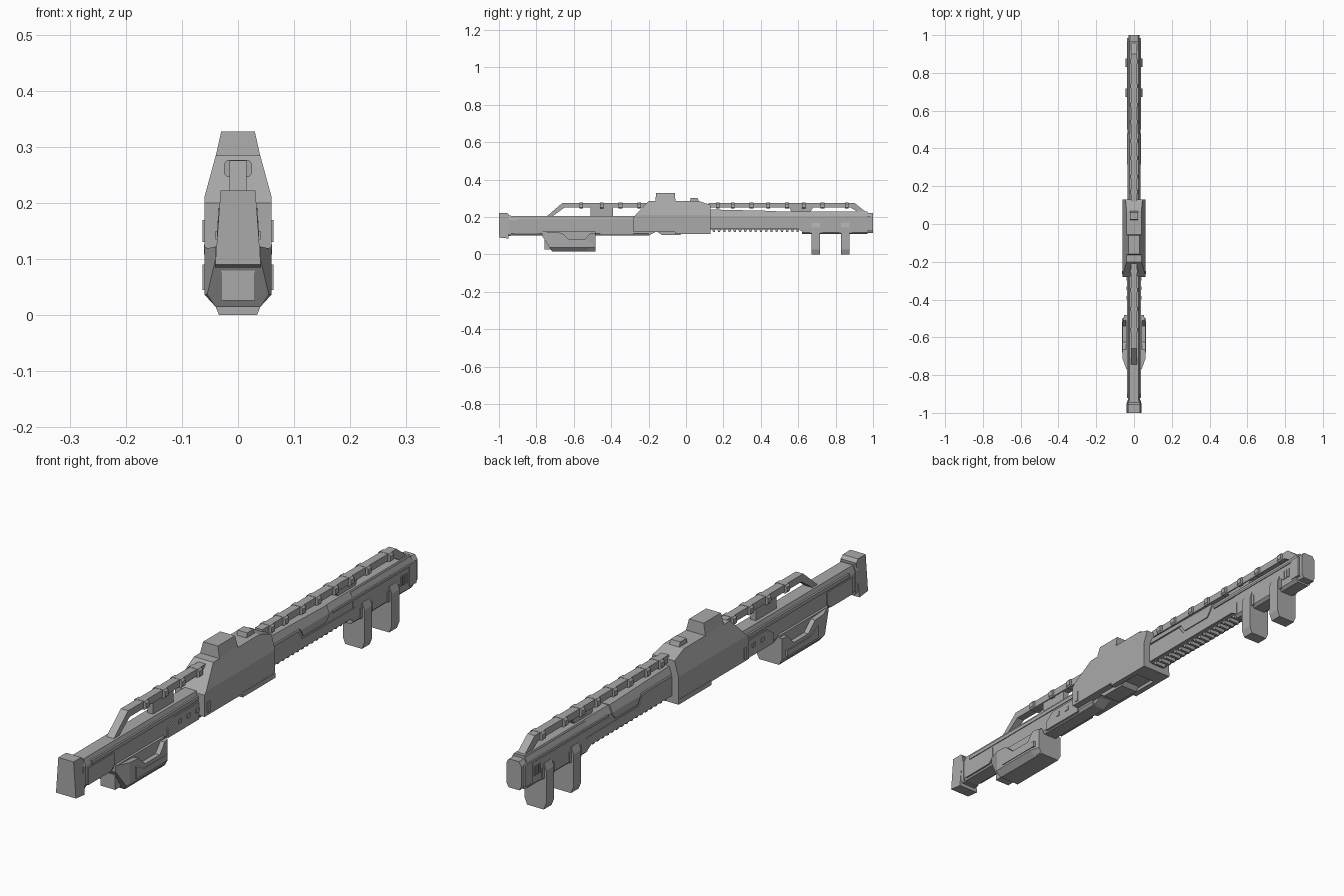
import bpy, bmesh
from mathutils import Vector

old = bpy.data.objects.get("Cube")
if old:
    bpy.data.objects.remove(old)

grey = bpy.data.materials.new("gunmetal grey")
grey.use_nodes = True
grey.diffuse_color = (0.4, 0.4, 0.4, 1)
grey.node_tree.nodes["Principled BSDF"].inputs["Base Color"].default_value = (0.4, 0.4, 0.4, 1)


def finish(name, bm):
    bmesh.ops.recalc_face_normals(bm, faces=bm.faces)
    mesh = bpy.data.meshes.new(name)
    bm.to_mesh(mesh)
    bm.free()
    mesh.materials.append(grey)
    ob = bpy.data.objects.new(name, mesh)
    bpy.context.collection.objects.link(ob)
    return ob


def slab(name, profile, x0, x1, cuts_z=(), cuts_y=(), width=None):
    """Extrude a (y, z) profile from x0 to x1; width(y, z) reshapes the sides."""
    bm = bmesh.new()
    face = bm.faces.new([bm.verts.new((x0, y, z)) for y, z in profile])
    new = bmesh.ops.extrude_face_region(bm, geom=[face])["geom"]
    bmesh.ops.translate(bm, vec=(x1 - x0, 0, 0),
                        verts=[v for v in new if isinstance(v, bmesh.types.BMVert)])
    for axis, cuts in ((Vector((0, 0, 1)), cuts_z), (Vector((0, 1, 0)), cuts_y)):
        for c in cuts:
            bmesh.ops.bisect_plane(bm, geom=bm.verts[:] + bm.edges[:] + bm.faces[:],
                                   plane_co=axis * c, plane_no=axis)
    if width:
        for v in bm.verts:
            v.co.x = width(v.co.y, v.co.z) * (1 if v.co.x > 0 else -1)
    return finish(name, bm)


def beam(name, section, y0, y1):
    """Extrude a right-half (x, z) section, mirrored in x, from y0 to y1."""
    ring = section + [(-x, z) for x, z in reversed(section)]
    bm = bmesh.new()
    face = bm.faces.new([bm.verts.new((x, y0, z)) for x, z in ring])
    new = bmesh.ops.extrude_face_region(bm, geom=[face])["geom"]
    bmesh.ops.translate(bm, vec=(0, y1 - y0, 0),
                        verts=[v for v in new if isinstance(v, bmesh.types.BMVert)])
    return finish(name, bm)


def box(name, w, y0, y1, z0, z1):
    return beam(name, [(w, z0), (w, z1)], y0, y1)


def pair(name, profile, x0, x1):
    for side, s in (("left", 1), ("right", -1)):
        slab(side + "_" + name, profile, s * x0, s * x1)


def rect(y0, y1, z0, z1):
    return [(y0, z0), (y1, z0), (y1, z1), (y0, z1)]


def ramp(t, a, b, va, vb):
    t = min(max((t - a) / (b - a), 0), 1)
    return va + (vb - va) * t


# Muzzle block and front barrel
slab("muzzle_block", [(-1, .09), (-.95, .085), (-.945, .21), (-.955, .222), (-1, .222)],
     -.04, .04, width=lambda y, z: ramp(z, .085, .222, .041, .031))
beam("front_barrel", [(.026, .102), (.033, .112), (.033, .18), (.024, .205)], -.95, -.2)
beam("barrel_collar", [(.03, .098), (.036, .108), (.036, .185), (.026, .208)], -.95, -.935)
slab("barrel_underside", [(-.48, .1), (-.2, .1), (-.16, .122), (-.48, .122)], -.025, .025)
pair("barrel_lower_panel", [(-.92, .108), (-.79, .108), (-.77, .125), (-.77, .17), (-.92, .17)], .03, .036)
pair("barrel_upper_strip", rect(-.9, -.28, .176, .19), .025, .036)
pair("barrel_rear_panel", [(-.46, .105), (-.28, .105), (-.28, .168), (-.42, .168), (-.46, .14)], .03, .037)
for y in (-.4, -.35, -.3):
    pair("barrel_stud", rect(y, y + .018, .135, .15), .034, .04)

# Hanging pod under the front barrel
def pod_width(y, z):
    return min(ramp(z, .015, .037, .04, .06), ramp(y, -.77, -.715, .04, .06),
               ramp(y, -.52, -.483, .06, .052))

slab("pod_core", [(-.765, .1), (-.715, .018), (-.485, .018), (-.485, .122), (-.765, .122)], -.042, .042)
slab("pod_shell", [(-.715, .015), (-.483, .015), (-.483, .115), (-.51, .115), (-.54, .08),
                   (-.625, .08), (-.665, .115), (-.77, .122), (-.77, .1)],
     -.06, .06, (.037,), (-.715, -.52), pod_width)
box("pod_front_plate", .03, -.757, -.7, .026, .08)
pair("pod_side_ridge", [(-.68, .045), (-.5, .045), (-.5, .067), (-.53, .067), (-.635, .067), (-.68, .09)], .05, .063)

# Central receiver with its raised sight
def receiver_width(y, z):
    return ramp(z, .21, .287, .06, .039) if z < .287 else ramp(z, .287, .327, .039, .03)

slab("receiver", [(-.28, .12), (-.06, .12), (.05, .12), (.065, .108), (.13, .108), (.13, .265),
                  (.07, .285), (-.2, .285), (-.28, .2)],
     -.06, .06, (.21,), (), receiver_width)
slab("sight_block", [(-.165, .27), (-.055, .27), (-.06, .327), (-.16, .327)],
     -.04, .04, (.287,), (), receiver_width)
slab("rear_sight", [(.02, .28), (.07, .28), (.062, .302), (.025, .302)], -.02, .02)
slab("receiver_lower_block", [(-.13, .105), (-.03, .105), (-.01, .125), (-.16, .125)], -.035, .035)
pair("receiver_base_rail", rect(-.06, .13, .108, .126), .04, .061)
pair("receiver_port", rect(-.265, -.25, .13, .17), .055, .063)

# Rear barrel with side panels and ribbed underside
beam("rear_barrel", [(.024, .132), (.032, .145), (.032, .205), (.02, .23)], .13, .97)
slab("upper_housing", [(.13, .212), (.31, .212), (.33, .178), (.46, .178), (.48, .2), (.48, .232), (.13, .24)],
     -.036, .036, (.205,), (), lambda y, z: ramp(z, .205, .24, .036, .022))
pair("lower_housing", [(.13, .135), (.6, .135), (.63, .118), (.63, .168), (.325, .17), (.3, .205), (.13, .205)],
     .025, .035)
for i in range(17):
    y = .14 + i * .028
    slab("under_rib", [(y, .135), (y + .004, .121), (y + .014, .121), (y + .018, .135)], -.022, .022)
beam("rear_housing", [(.024, .108), (.034, .118), (.034, .2), (.024, .225)], .62, .97)
beam("rear_cap", [(.022, .115), (.03, .13), (.03, .205), (.02, .22)], .96, 1)
pair("rear_cap_cheek", rect(.945, .985, .125, .205), .02, .037)
pair("rear_top_strip", rect(.5, .95, .198, .206), .02, .037)
for i in range(3):
    pair("rear_vent", rect(.895 + i * .015, .903 + i * .015, .145, .18), .03, .037)

# Twin support legs
for name, y in (("front_leg", .672), ("rear_leg", .83)):
    slab(name, rect(y, y + .045, 0, .17), -.045, .045, (.025, .145), (),
         lambda y, z: min(ramp(z, 0, .025, .034, .044), ramp(z, .145, .17, .044, .035)))
    pair(name + "_bracket", rect(y - .012, y + .057, .115, .155), .03, .037)

# Top rails with clips and posts
slab("front_rail", [(-.745, .203), (-.715, .203), (-.65, .25), (-.18, .25), (-.18, .276), (-.66, .276)],
     -.015, .015)
slab("rear_rail", [(.12, .25), (.88, .25), (.93, .22), (.97, .22), (.9, .276), (.12, .276)], -.015, .015)
for y in (-.56, -.45, -.35, -.25, .17, .25, .35, .44, .54, .63, .73, .86):
    beam("rail_clip", [(.019, .246), (.025, .252), (.025, .27), (.019, .277)], y - .01, y + .01)
slab("front_rail_post", [(-.51, .2), (-.39, .2), (-.39, .252), (-.51, .252)], -.011, .011)
slab("rear_rail_post", [(.57, .22), (.66, .22), (.68, .252), (.55, .252)], -.011, .011)
